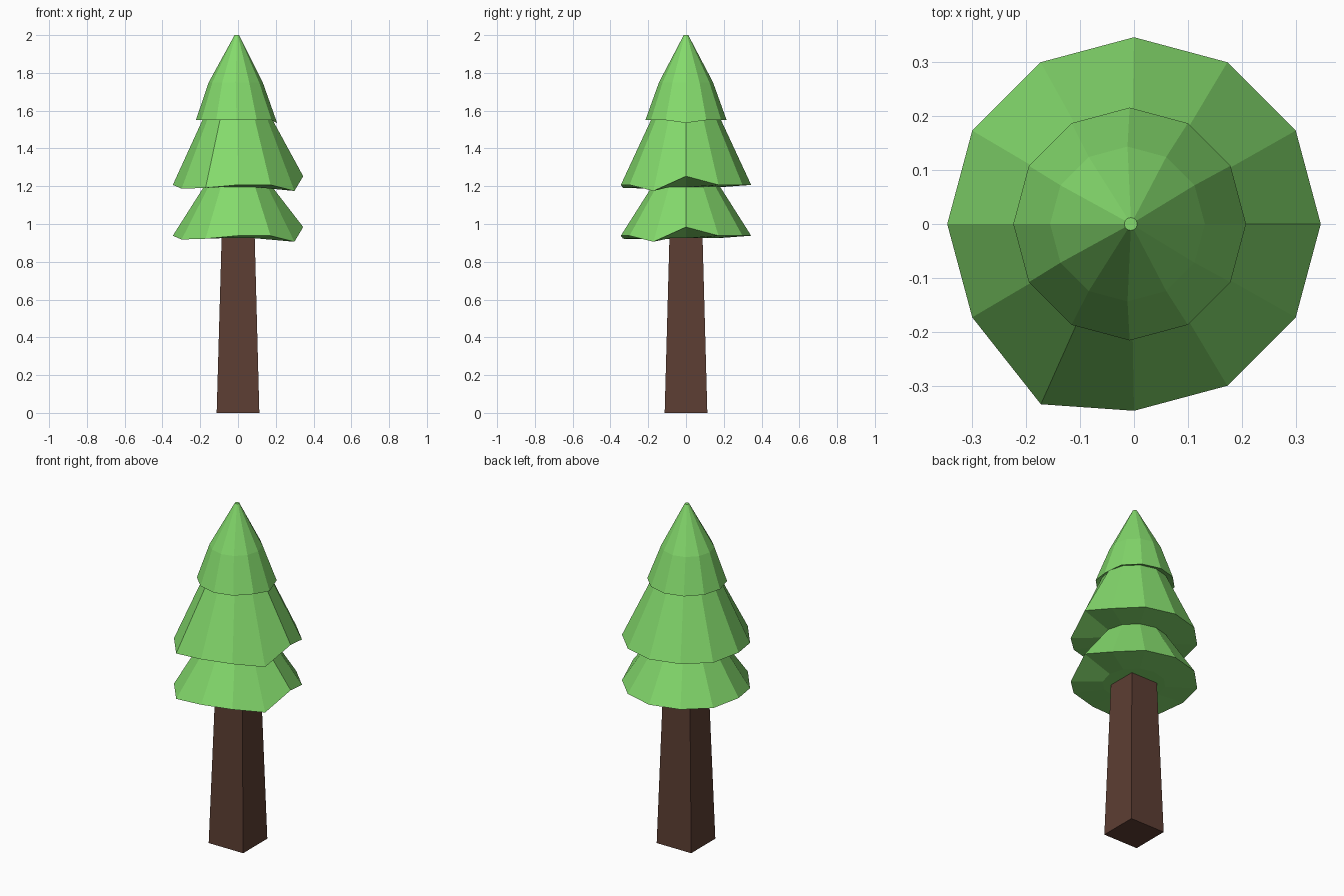
import bpy, bmesh
from math import cos, sin, radians

if "Cube" in bpy.data.objects:
    bpy.data.objects.remove(bpy.data.objects["Cube"])

SIDES = 12


def make_object(name, rings, color):
    """Skin a stack of rings, cap both ends, add a flat-coloured material."""
    bm = bmesh.new()
    loops = [[bm.verts.new(p) for p in ring] for ring in rings]
    for a, b in zip(loops, loops[1:]):
        n = len(a)
        for i in range(n):
            j = (i + 1) % n
            bm.faces.new((a[i], a[j], b[j], b[i]))
    bm.faces.new(loops[0])
    bm.faces.new(loops[-1])
    bmesh.ops.recalc_face_normals(bm, faces=bm.faces)
    mesh = bpy.data.meshes.new(name)
    bm.to_mesh(mesh)
    bm.free()
    mat = bpy.data.materials.new(name + "_color")
    mat.diffuse_color = color
    mat.use_nodes = True
    mat.node_tree.nodes["Principled BSDF"].inputs["Base Color"].default_value = mat.diffuse_color
    mesh.materials.append(mat)
    obj = bpy.data.objects.new(name, mesh)
    bpy.context.collection.objects.link(obj)
    return obj


def ring(r, z, cx=0.0):
    return [(cx + r * cos(radians(30 * i)), r * sin(radians(30 * i)), z)
            for i in range(SIDES)]


def ragged_rim(z):
    """Wide branch rim with a few uneven corners."""
    pts = ring(0.345, z)
    for i, dz in {0: 0.046, 5: -0.006, 7: -0.02, 8: -0.016, 11: -0.032}.items():
        x, y, _ = pts[i]
        pts[i] = (x, y, z + dz)
    pts[8] = (-0.172, -0.333, pts[8][2])
    return pts


def top_rim():
    pts = ring(0.215, 1.55, -0.008)
    pts[0] = (pts[0][0], pts[0][1], 1.535)
    return pts


# Tapered square trunk
def square(h, z, cx=0.0):
    return [(cx + sx * h, sy * h, z) for sx, sy in ((-1, -1), (1, -1), (1, 1), (-1, 1))]


make_object("trunk", [square(0.113, 0.0), square(0.087, 0.95, 0.001)],
            (0.109, 0.048, 0.033, 1))

# Three-tier foliage, from the underside to the tip
make_object("foliage", [
    ring(0.17, 0.925),
    ragged_rim(0.938),
    ring(0.182, 1.195),
    ragged_rim(1.207),
    ring(0.18, 1.562, -0.003),
    top_rim(),
    ring(0.143, 1.75, -0.012),
    ring(0.012, 2.0, -0.006),
], (0.23, 0.70, 0.15, 1))
